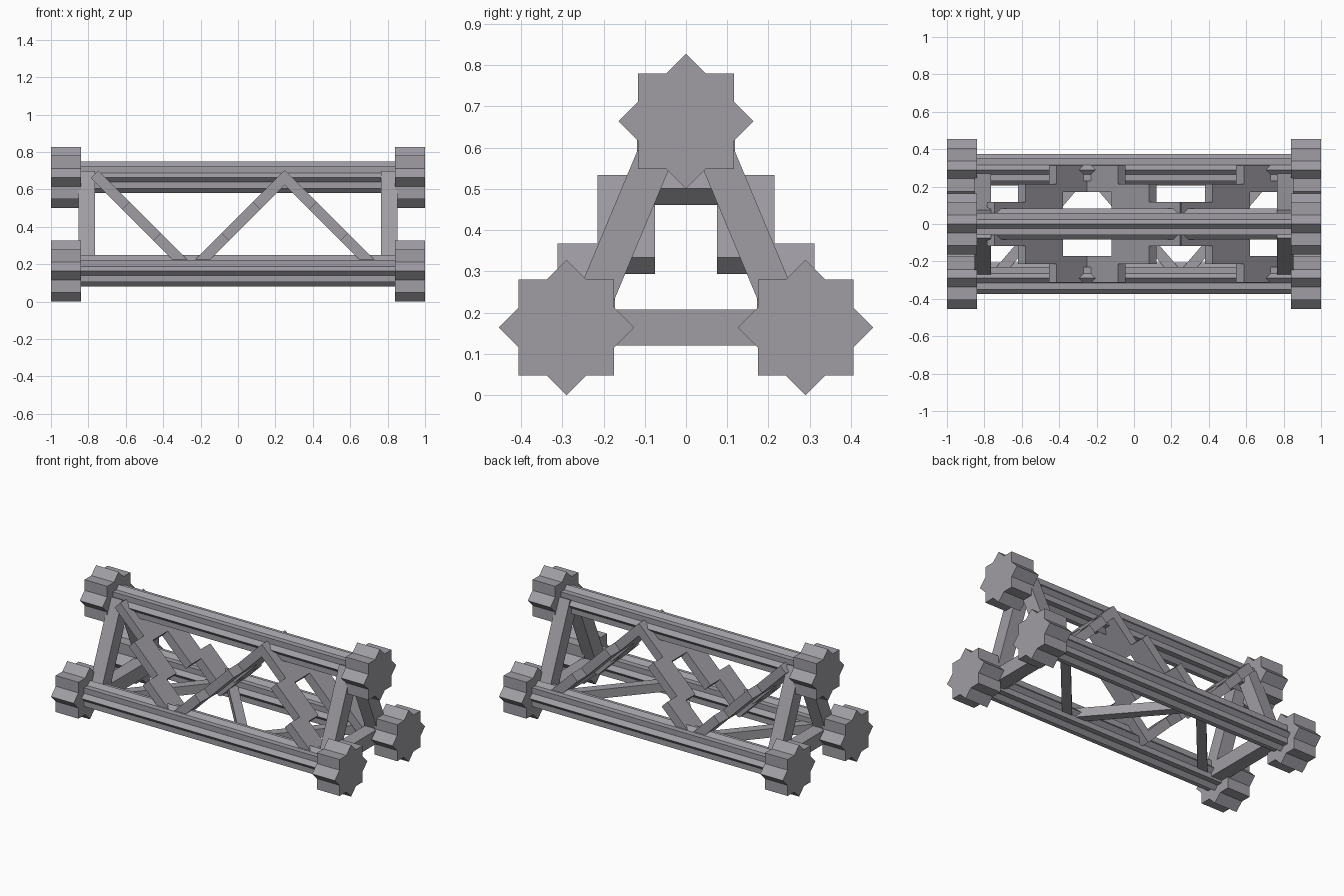
import bpy, bmesh
from math import pi, sin, cos, atan2, radians
from mathutils import Matrix, Vector

cube = bpy.data.objects.get("Cube")
if cube:
    bpy.data.objects.remove(cube, do_unlink=True)

metal = bpy.data.materials.new("grey_metal")
metal.use_nodes = True
GREY = (0.35, 0.34, 0.37, 1)
metal.diffuse_color = GREY
metal.node_tree.nodes["Principled BSDF"].inputs["Base Color"].default_value = GREY

LOW, HIGH, SIDE = 0.164, 0.664, 0.29   # rail centre heights and half spacing
MID = (LOW + HIGH) / 2
BAR = 0.057


def finish(name, bm):
    bmesh.ops.recalc_face_normals(bm, faces=bm.faces)
    mesh = bpy.data.meshes.new(name)
    bm.to_mesh(mesh)
    bm.free()
    mesh.materials.append(metal)
    bpy.context.collection.objects.link(bpy.data.objects.new(name, mesh))


def star_prism(name, x0, x1, y, z, radius):
    """Eight-pointed star (two crossed squares) extruded along x."""
    bm = bmesh.new()
    valley = radius * cos(pi / 4) / cos(pi / 8)
    ring = []
    for i in range(16):
        r, a = (valley if i % 2 else radius), i * pi / 8
        ring.append(bm.verts.new((x0, y + r * cos(a), z + r * sin(a))))
    cap = bm.faces.new(ring)
    ext = bmesh.ops.extrude_face_region(bm, geom=[cap], use_keep_orig=True)
    moved = [v for v in ext["geom"] if isinstance(v, bmesh.types.BMVert)]
    bmesh.ops.translate(bm, verts=moved, vec=(x1 - x0, 0, 0))
    finish(name, bm)


def box(name, centre, size, axis="X", angle=0):
    bm = bmesh.new()
    m = (Matrix.Translation(centre) @ Matrix.Rotation(angle, 4, axis)
         @ Matrix.Diagonal((*size, 1)))
    bmesh.ops.create_cube(bm, size=1, matrix=m)
    finish(name, bm)


# Three rails with star-shaped end caps
for label, y, z in (("top", 0, HIGH), ("front", -SIDE, LOW), ("back", SIDE, LOW)):
    star_prism(label + "_rail", -0.85, 0.85, y, z, 0.084)
    for end, s in (("left", 1), ("right", -1)):
        star_prism(f"{label}_{end}_end_cap", s * 0.84, s, y, z, 0.164)

# Triangular end frames
for end, s in (("left", 1), ("right", -1)):
    x = s * 0.809
    box(end + "_cross_post", (x, 0, LOW), (0.088, 2 * SIDE, 0.088))
    for label, t in (("front", -1), ("back", 1)):
        box(f"{end}_{label}_post", (x, t * SIDE / 2, MID),
            (0.088, 0.088, 0.578), "X", t * radians(22.7))

# Zigzag braces: stepped on the two sloping sides, plain bars underneath
nodes = [-0.75, -0.25, 0.25, 0.75]
for i, (xa, xb) in enumerate(zip(nodes, nodes[1:])):
    za, zb = (HIGH, LOW) if i % 2 == 0 else (LOW, HIGH)
    a, b = Vector((xa, 0, za)), Vector((xb, 0, zb))
    step = (b - a).length / 3
    for label, t in (("front", -1), ("back", 1)):
        for k in (1, 3, 5):
            c = a.lerp(b, k / 6)
            c.y = t * SIDE * (HIGH - c.z) / (HIGH - LOW)
            box(f"{label}_brace_{i}_{k // 2}", c, (step * 1.2, 0.14, BAR),
                "Y", -atan2(zb - za, xb - xa))
    ya = -SIDE if i % 2 == 0 else SIDE
    a, b = Vector((xa, ya, LOW)), Vector((xb, -ya, LOW))
    box(f"bottom_brace_{i}", (a + b) / 2, ((b - a).length, BAR, BAR),
        "Z", atan2(b.y - a.y, b.x - a.x))
